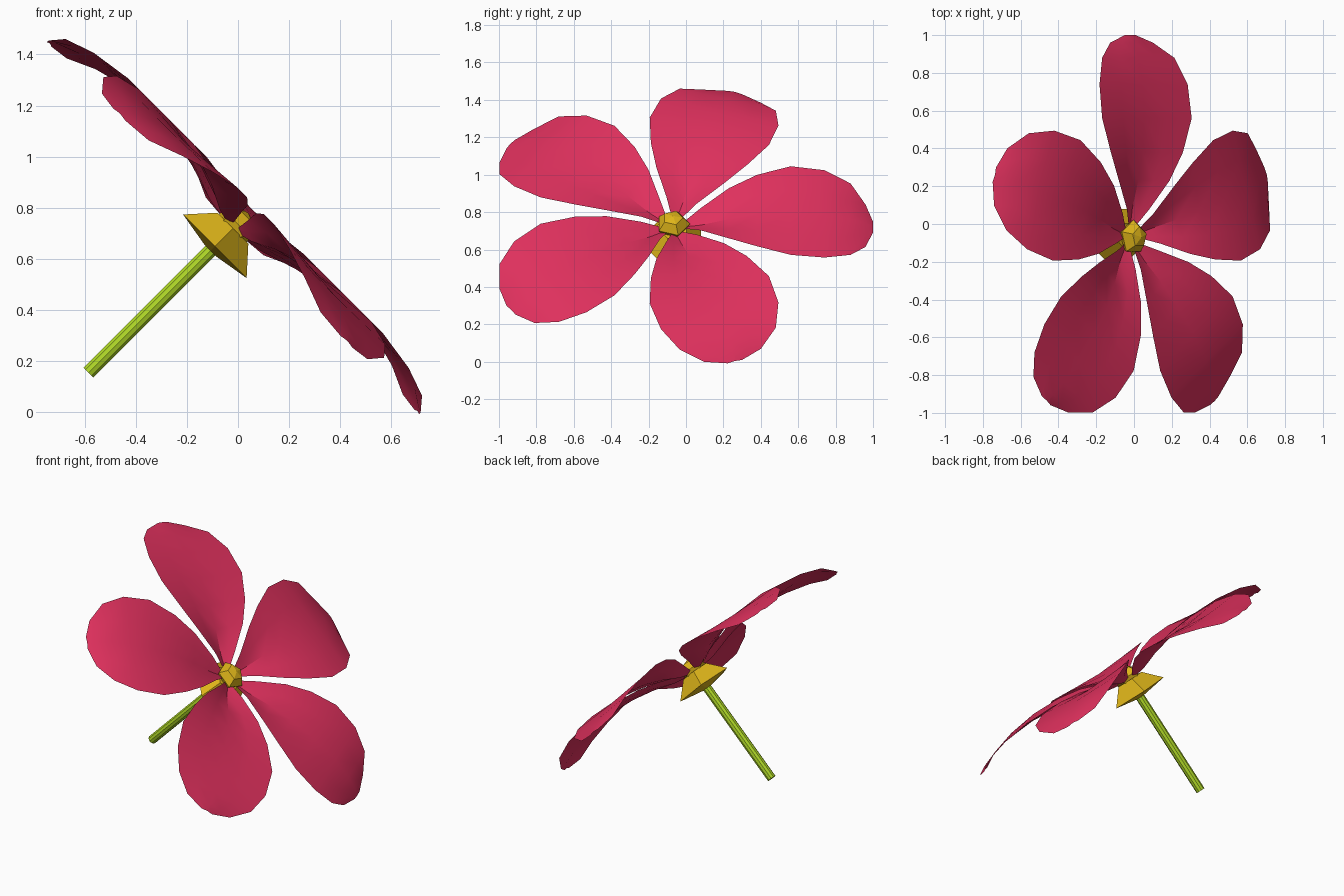
import bpy, bmesh, math
from mathutils import Matrix, Vector

if "Cube" in bpy.data.objects:
    bpy.data.objects.remove(bpy.data.objects["Cube"])

# flower frame: local x = world y, local y = up the tilted face, local z = face normal
S = math.sqrt(0.5)
FRAME = Matrix(((0, -S, S, -0.02), (1, 0, 0, -0.07), (0, S, S, 0.72), (0, 0, 0, 1)))


def material(name, rgb):
    m = bpy.data.materials.new(name)
    m.diffuse_color = (*rgb, 1)
    m.use_nodes = True
    m.node_tree.nodes["Principled BSDF"].inputs["Base Color"].default_value = m.diffuse_color
    return m


RED = material("petal_red", (0.74, 0.03, 0.11))
YELLOW = material("centre_yellow", (0.73, 0.46, 0.01))
GREEN = material("stem_green", (0.42, 0.67, 0.02))


def finish(name, bm, mat, smooth, turn=0.0):
    bm.transform(FRAME @ Matrix.Rotation(turn, 4, 'Z'))
    me = bpy.data.meshes.new(name)
    bm.to_mesh(me)
    bm.free()
    me.materials.append(mat)
    ob = bpy.data.objects.new(name, me)
    bpy.context.collection.objects.link(ob)
    if smooth:
        bpy.context.view_layer.objects.active = ob
        ob.select_set(True)
        bpy.ops.object.shade_smooth_by_angle(angle=math.radians(30))
        ob.select_set(False)
    return ob


def turned(name, profile, sides, mat, smooth=False, turn=0.0):
    """Revolve (radius, height) points, closing ends."""
    bm = bmesh.new()
    rings = [[bm.verts.new((r * math.cos(2 * math.pi * i / sides),
                            r * math.sin(2 * math.pi * i / sides), h))
              for i in range(sides)] for r, h in profile]
    for a, b in zip(rings, rings[1:]):
        for i in range(sides):
            j = (i + 1) % sides
            bm.faces.new((a[i], a[j], b[j], b[i]))
    bm.faces.new(rings[0][::-1])
    bm.faces.new(rings[-1])
    bmesh.ops.remove_doubles(bm, verts=bm.verts, dist=1e-4)
    return finish(name, bm, mat, smooth, turn)


# petal stations: distance out, half width, midline height, edge height
PETAL = [(0.05, 0.02, 0.0, 0.01), (0.15, 0.085, 0.015, 0.06),
         (0.30, 0.19, 0.06, 0.105), (0.45, 0.27, 0.09, 0.125),
         (0.63, 0.335, 0.105, 0.125), (0.81, 0.33, 0.095, 0.10),
         (0.95, 0.27, 0.06, 0.06), (1.03, 0.16, 0.03, 0.01),
         (1.07, 0.04, 0.005, 0.0)]


def petal(index):
    bm = bmesh.new()
    rows = []
    for r, w, mid, edge in PETAL:
        row = []
        for t in (-1, -0.5, 0, 0.5, 1):
            row.append(bm.verts.new((r, w * t, mid + (edge - mid) * abs(t) ** 1.2)))
        rows.append(row)
    for a, b in zip(rows, rows[1:]):
        for i in range(4):
            bm.faces.new((a[i], b[i], b[i + 1], a[i + 1]))
    finish(f"petal_{index + 1}", bm, RED, True, index * math.tau / 5)


for k in range(5):
    petal(k)

# yellow five-sided centre and the flared calyx behind the petals
turned("flower_centre", [(0.07, -0.02), (0.092, 0.025), (0.055, 0.07), (0.0, 0.085)],
       5, YELLOW)
turned("calyx", [(0.03, -0.125), (0.185, -0.10), (0.09, 0.0)], 5, YELLOW,
       turn=math.pi / 5)

# stem
turned("stem", [(0.028, -0.80), (0.028, -0.05)], 10, GREEN, smooth=True)
